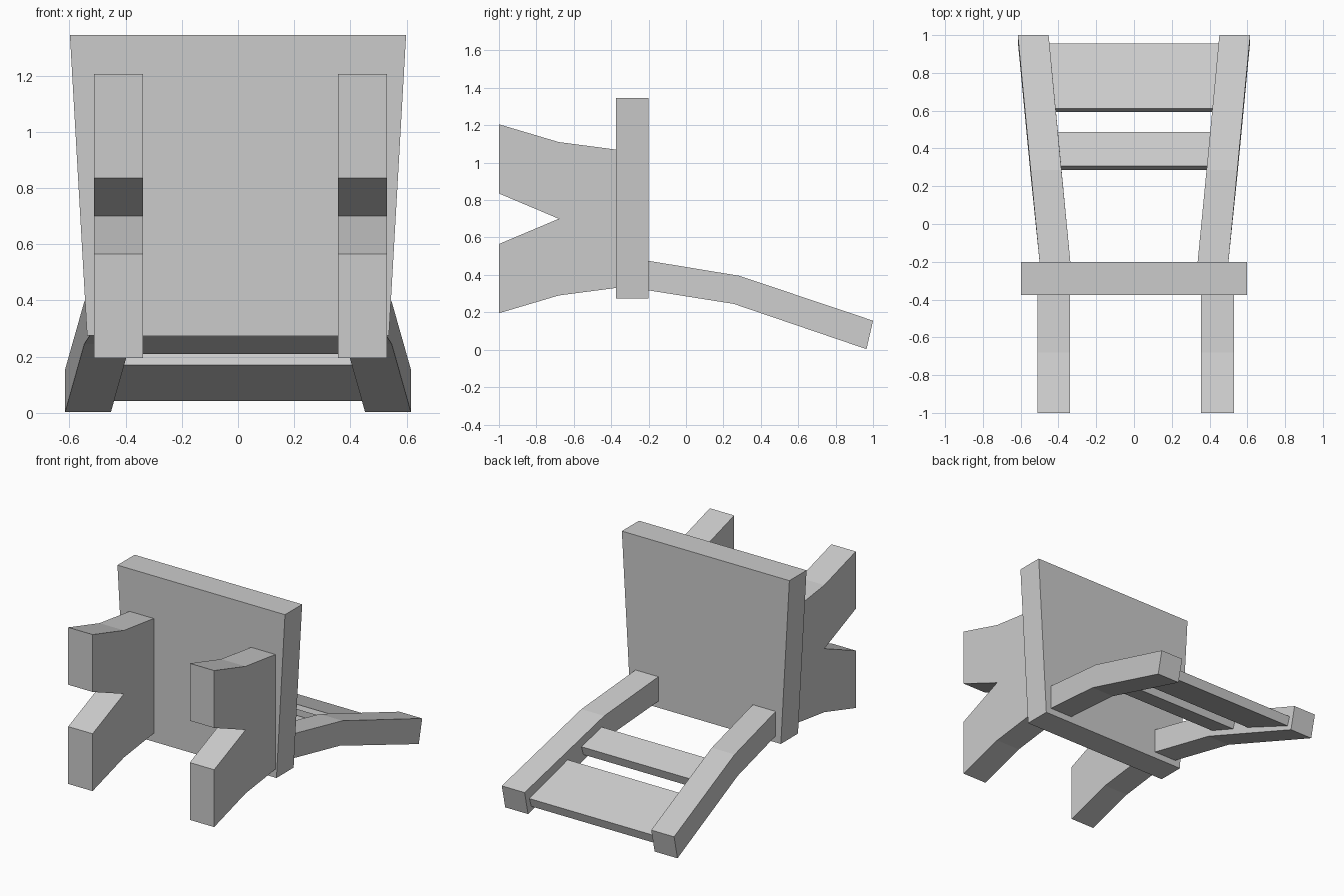
import bpy
import bmesh

cube = bpy.data.objects.get("Cube")
if cube:
    bpy.data.objects.remove(cube, do_unlink=True)

grey = bpy.data.materials.new("plain grey")
grey.use_nodes = True
grey.diffuse_color = (0.6, 0.6, 0.6, 1)
grey.node_tree.nodes["Principled BSDF"].inputs["Base Color"].default_value = (0.6, 0.6, 0.6, 1)


def make_part(name, profile, left, right):
    """Bridge a (y, z) side profile between two x positions, given per profile point."""
    bm = bmesh.new()
    a = [bm.verts.new((left(i), y, z)) for i, (y, z) in enumerate(profile)]
    b = [bm.verts.new((right(i), y, z)) for i, (y, z) in enumerate(profile)]
    bm.faces.new(a)
    bm.faces.new(b[::-1])
    n = len(profile)
    for i in range(n):
        j = (i + 1) % n
        bm.faces.new((a[i], b[i], b[j], a[j]))
    bmesh.ops.recalc_face_normals(bm, faces=bm.faces)
    mesh = bpy.data.meshes.new(name)
    bm.to_mesh(mesh)
    bm.free()
    mesh.materials.append(grey)
    obj = bpy.data.objects.new(name, mesh)
    bpy.context.collection.objects.link(obj)
    return obj


# Seat: upright slab that widens towards its front edge
seat = [(-0.375, 0.275), (-0.2, 0.275), (-0.2, 1.345), (-0.375, 1.345)]
seat_half = [0.537, 0.537, 0.598, 0.598]
make_part("seat", seat, lambda i: -seat_half[i], lambda i: seat_half[i])

# Side leg panels with a notch between the two feet
leg = [(-1, 1.205), (-0.68, 1.11), (-0.375, 1.07), (-0.375, 0.33),
       (-0.68, 0.29), (-1, 0.195), (-1, 0.565), (-0.68, 0.7), (-1, 0.835)]
make_part("right_legs", leg, lambda i: -0.512, lambda i: -0.338)
make_part("left_legs", leg, lambda i: 0.356, lambda i: 0.53)

# Bent back posts that splay outwards
post = [(-0.2, 0.475), (0.285, 0.395), (1, 0.155),
        (0.965, 0.003), (0.255, 0.245), (-0.2, 0.317)]
post_inner = [0.337, 0.384, 0.452, 0.452, 0.384, 0.337]
post_width = 0.163
make_part("right_back_post", post,
          lambda i: -post_inner[i] - post_width, lambda i: -post_inner[i])
make_part("left_back_post", post,
          lambda i: post_inner[i], lambda i: post_inner[i] + post_width)

# Tilted slats, ends set slightly into the posts
slats = {
    "lower_back_slat": [(0.287, 0.272), (0.306, 0.33), (0.488, 0.268), (0.469, 0.21)],
    "upper_back_slat": [(0.593, 0.17), (0.612, 0.228), (0.955, 0.1), (0.936, 0.042)],
}
for name, profile in slats.items():
    half = [0.37 + 0.0955 * (y + 0.2) for y, z in profile]
    make_part(name, profile, lambda i: -half[i], lambda i: half[i])
